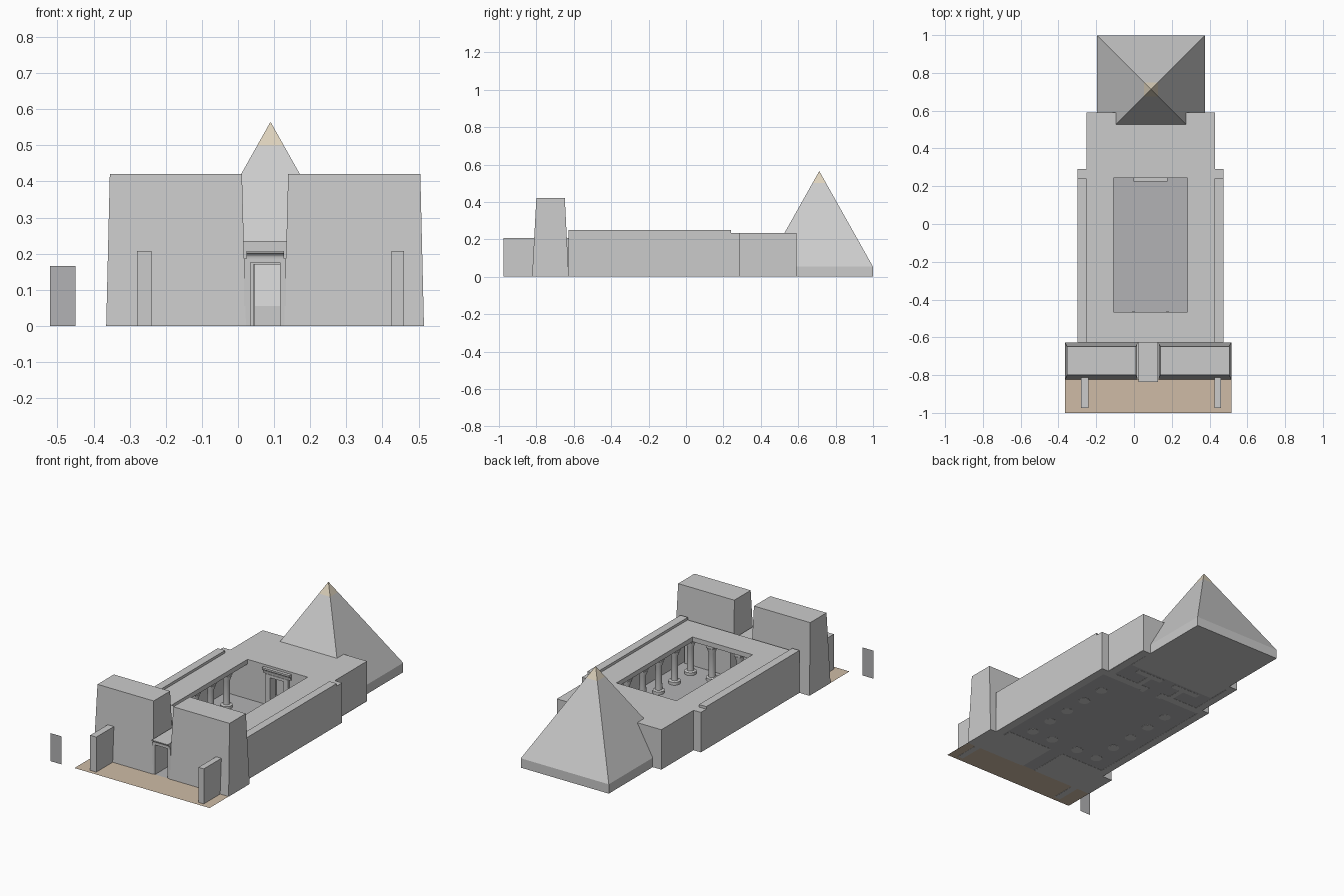
import bpy, bmesh, math

if "Cube" in bpy.data.objects:
    bpy.data.objects.remove(bpy.data.objects["Cube"])

CX = 0.0875   # temple axis
PX = 0.075    # pylon / gate axis

def make(name, verts, faces, color=None):
    me = bpy.data.meshes.new(name)
    me.from_pydata(verts, [], faces)
    bm = bmesh.new()
    bm.from_mesh(me)
    bmesh.ops.recalc_face_normals(bm, faces=bm.faces)
    bm.to_mesh(me)
    bm.free()
    ob = bpy.data.objects.new(name, me)
    bpy.context.collection.objects.link(ob)
    if color:
        mat = bpy.data.materials.new(name + "_colour")
        mat.diffuse_color = (*color, 1)
        mat.use_nodes = True
        mat.node_tree.nodes["Principled BSDF"].inputs["Base Color"].default_value = mat.diffuse_color
        me.materials.append(mat)
    return ob

def frustum(name, b, t, z0, z1, color=None):
    """b, t = (x0, x1, y0, y1) rectangles at z0 and z1"""
    v = [(r[i], r[j], z) for r, z in ((b, z0), (t, z1))
         for i, j in ((0, 2), (1, 2), (1, 3), (0, 3))]
    f = [(3, 2, 1, 0), (4, 5, 6, 7)] + [(i, (i + 1) % 4, (i + 1) % 4 + 4, i + 4) for i in range(4)]
    return make(name, v, f, color)

def box(name, x0, x1, y0, y1, z0, z1, color=None):
    return frustum(name, (x0, x1, y0, y1), (x0, x1, y0, y1), z0, z1, color)

def plane(name, x0, x1, y0, y1, z, color=None):
    return make(name, [(x0, y0, z), (x1, y0, z), (x1, y1, z), (x0, y1, z)], [(0, 1, 2, 3)], color)

def pair(name, axis, a, b, *rest):
    """box mirrored about a vertical axis; a, b are distances from it"""
    box(name + "_left", axis - b, axis - a, *rest)
    box(name + "_right", axis + a, axis + b, *rest)

def cornice(name, x0, x1, yf, yb, z0, z1, out):
    """curved cavetto cornice with a flat fascia, facing -y"""
    h = (z1 - z0) * 0.7
    prof = [(yb, z0), (yf, z0)]
    for i in range(1, 6):
        a = i / 5 * math.pi / 2
        prof.append((yf - out * (1 - math.cos(a)), z0 + h * math.sin(a)))
    prof += [(yf - out, z1), (yb, z1)]
    n = len(prof)
    v = [(x, y, z) for x in (x0, x1) for y, z in prof]
    f = [tuple(range(n)), tuple(range(2 * n - 1, n - 1, -1))]
    f += [(i, (i + 1) % n, (i + 1) % n + n, i + n) for i in range(n)]
    make(name, v, f)

def column(name, x, y, n=16):
    prof = [(0.032, 0), (0.032, 0.018), (0.020, 0.022), (0.018, 0.16), (0.027, 0.185), (0.027, 0.19)]
    v = [(x + r * math.cos(2 * math.pi * k / n), y + r * math.sin(2 * math.pi * k / n), z)
         for r, z in prof for k in range(n)]
    f = [(j * n + k, j * n + (k + 1) % n, (j + 1) * n + (k + 1) % n, (j + 1) * n + k)
         for j in range(len(prof) - 1) for k in range(n)]
    f += [tuple(range(n)), tuple(range((len(prof) - 1) * n, len(prof) * n))]
    ob = make(name, v, f)
    bpy.context.view_layer.objects.active = ob
    ob.select_set(True)
    bpy.ops.object.shade_smooth_by_angle(angle=math.radians(30))
    ob.select_set(False)
    box(name + "_abacus", x - 0.022, x + 0.022, y - 0.022, y + 0.022, 0.19, 0.207)

# Ground and floor
plane("forecourt_ground", -0.365, 0.515, -1.0, -0.82, 0.001, (0.62, 0.5, 0.38))
plane("temple_floor", -0.30, 0.475, -0.82, 0.29, 0.001, (0.45, 0.45, 0.46))
plane("sanctuary_floor", -0.25, 0.43, 0.29, 0.59, 0.001, (0.45, 0.45, 0.46))

# Standing scale panel
make("standing_panel", [(-0.52, -1, 0), (-0.45, -1, 0), (-0.45, -1, 0.165), (-0.52, -1, 0.165)],
     [(0, 1, 2, 3)], (0.45, 0.45, 0.46))

# Battered pylon towers
for side, s in (("left", -1), ("right", 1)):
    b = sorted((PX + s * 0.053, PX + s * 0.44))
    t = sorted((PX + s * 0.064, PX + s * 0.43))
    frustum("pylon_" + side, (*b, -0.823, -0.627), (*t, -0.80, -0.648), 0, 0.42)

# Forecourt stub walls
box("stub_wall_left", -0.28, -0.24, -0.975, -0.81, 0, 0.207)
box("stub_wall_right", 0.425, 0.46, -0.975, -0.81, 0, 0.207)

# Gate between the pylons
pair("gate_jamb", PX, 0.041, 0.058, -0.82, -0.627, 0, 0.178)
box("gate_lintel", PX - 0.058, PX + 0.058, -0.822, -0.627, 0.176, 0.187)
cornice("gate_cornice", PX - 0.052, PX + 0.052, -0.822, -0.625, 0.187, 0.207, 0.014)

# Court walls with raised side parapets
pair("court_side_wall", CX, 0.34, 0.3875, -0.627, 0.24, 0, 0.25)
pair("court_wall_end", CX, 0.34, 0.3875, 0.24, 0.29, 0, 0.235)
pair("front_wall", PX, 0.041, 0.34, -0.627, -0.58, 0, 0.21)
box("front_wall_lintel", PX - 0.041, PX + 0.041, -0.627, -0.58, 0.177, 0.21)

# Roof slabs around the open court
Z0, Z1 = 0.207, 0.235
box("roof_front", -0.2525, 0.4275, -0.627, -0.465, Z0, Z1)
box("roof_back", -0.2525, 0.4275, 0.243, 0.59, Z0, Z1)
pair("roof_side", CX, 0.1955, 0.34, -0.465, 0.243, Z0, Z1)

# Hall wall and its doorway
pair("hall_wall", CX, 0.045, 0.34, 0.245, 0.29, 0, Z0)
box("hall_lintel", CX - 0.045, CX + 0.045, 0.245, 0.29, 0.17, Z0)
pair("hall_door_jamb", CX, 0.045, 0.075, 0.235, 0.25, 0, 0.18)
box("hall_door_lintel", CX - 0.075, CX + 0.075, 0.235, 0.25, 0.17, 0.187)
cornice("hall_door_cornice", CX - 0.09, CX + 0.09, 0.238, 0.25, 0.187, 0.222, 0.013)

# Sanctuary walls
pair("sanctuary_side_wall", CX, 0.295, 0.34, 0.29, 0.59, 0, Z0)
box("sanctuary_back_wall", -0.2075, 0.3825, 0.55, 0.59, 0, Z0)
pair("sanctuary_cross_wall", CX, 0.04, 0.22, 0.375, 0.41, 0, Z0)
pair("sanctuary_partition", CX, 0.10, 0.13, 0.29, 0.375, 0, Z0)

# Court columns
for i in range(5):
    y = -0.495 + i * 0.148
    for side, s in (("left", -1), ("right", 1)):
        column(f"column_{side}_{i + 1}", CX + s * 0.23, y)
for side, s in (("left", -1), ("right", 1)):
    column("front_column_" + side, CX + s * 0.09, -0.495)

# Pyramid: plinth, body and capstone
ax, ay, half, zb, za, zc = 0.09, 0.7125, 0.2865, 0.055, 0.565, 0.50
sq = lambda h: (ax - h, ax + h, ay - h, ay + h)
hc = half * (za - zc) / (za - zb)
box("pyramid_plinth", *sq(half), 0, zb)
frustum("pyramid_body", sq(half), sq(hc), zb, zc)
v = [(ax - hc, ay - hc, zc), (ax + hc, ay - hc, zc), (ax + hc, ay + hc, zc), (ax - hc, ay + hc, zc), (ax, ay, za)]
make("pyramid_capstone", v, [(0, 1, 4), (1, 2, 4), (2, 3, 4), (3, 0, 4), (3, 2, 1, 0)], (0.72, 0.64, 0.5))
